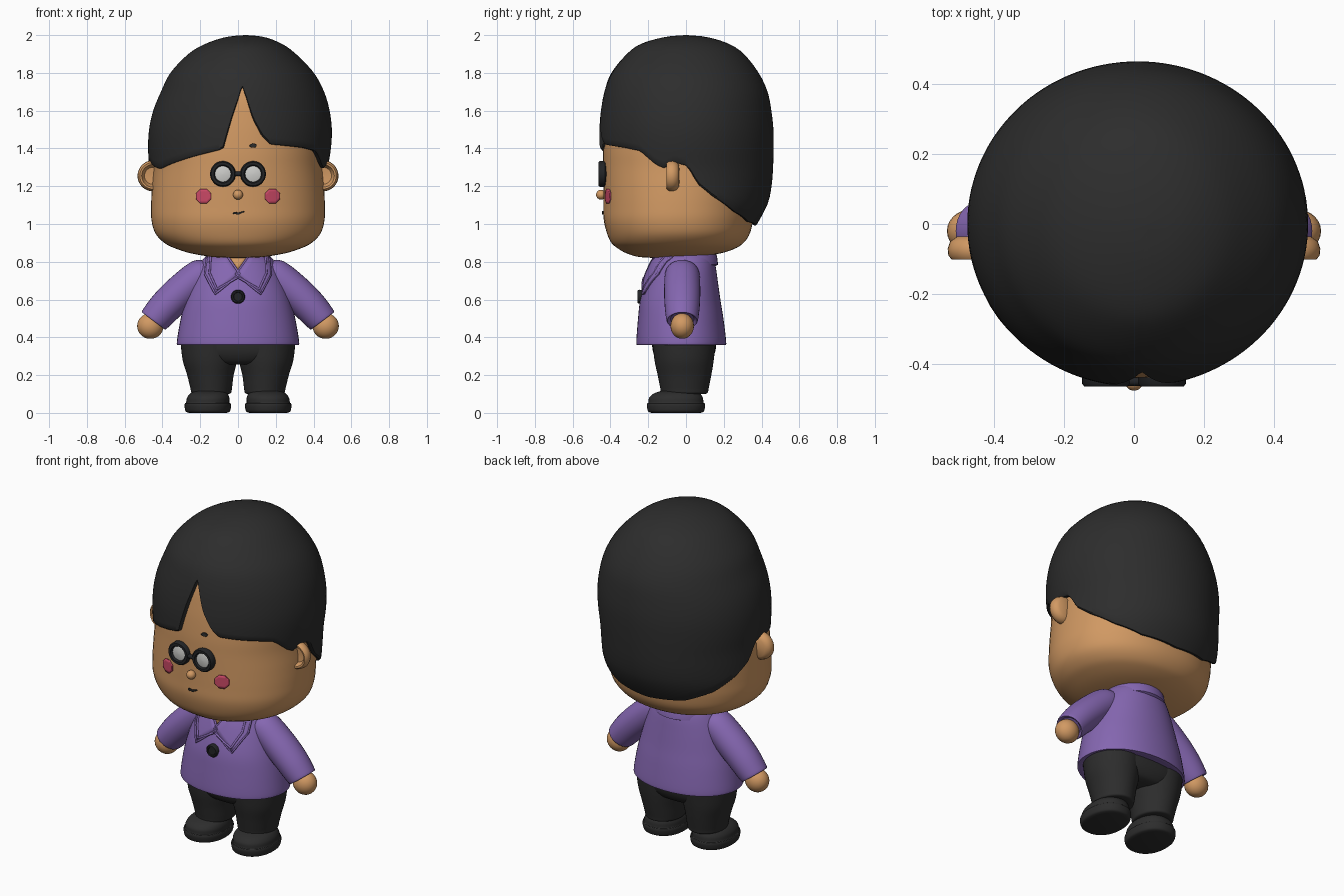
import bpy, bmesh, math
from math import sin, cos, radians, pi

if "Cube" in bpy.data.objects:
    bpy.data.objects.remove(bpy.data.objects["Cube"], do_unlink=True)


def material(name, r, g, b):
    m = bpy.data.materials.new(name)
    m.use_nodes = True
    m.diffuse_color = (r, g, b, 1)
    bsdf = m.node_tree.nodes["Principled BSDF"]
    bsdf.inputs["Base Color"].default_value = (r, g, b, 1)
    bsdf.inputs["Roughness"].default_value = 0.6
    return m


SKIN = material("warm skin", 0.64, 0.32, 0.125)
BLACK = material("soft black", 0.026, 0.026, 0.026)
FRAME = material("frame black", 0.016, 0.017, 0.019)
PURPLE = material("purple cloth", 0.235, 0.135, 0.44)
PINK = material("cheek pink", 0.58, 0.065, 0.13)
LENS = material("lens grey", 0.62, 0.62, 0.60)
made = []


def finish(name, bm, mat):
    bmesh.ops.recalc_face_normals(bm, faces=bm.faces[:])
    me = bpy.data.meshes.new(name)
    bm.to_mesh(me)
    bm.free()
    ob = bpy.data.objects.new(name, me)
    bpy.context.collection.objects.link(ob)
    me.materials.append(mat)
    made.append(ob)
    return ob


def grid(name, rows, mat, wrap=True, caps=(True, True)):
    """Skin a list of equal rows of points."""
    bm = bmesh.new()
    vs = [[bm.verts.new(p) for p in row] for row in rows]
    n = len(rows[0])
    for a, b in zip(vs, vs[1:]):
        for i in range(n if wrap else n - 1):
            j = (i + 1) % n
            bm.faces.new((a[i], a[j], b[j], b[i]))
    for use, row in zip(caps, (vs[0], vs[-1])):
        if use:
            bm.faces.new(row)
    return finish(name, bm, mat)


def smooth(table, k=5):
    """Spline through the table rows."""
    out = []
    for i in range(len(table) - 1):
        q = [table[max(0, min(len(table) - 1, i + d))] for d in (-1, 0, 1, 2)]
        for s in range(k):
            t = s / k
            out.append([b + 0.5 * t * (c - a + t * (2*a - 5*b + 4*c - d + t * (3*(b - c) + d - a)))
                        for a, b, c, d in zip(*q)])
    return out + [list(table[-1])]


def at_index(dense, s):
    i = min(int(s), len(dense) - 2)
    return [a + (b - a) * (s - i) for a, b in zip(dense[i], dense[i + 1])]


def index_of(dense, z):
    for i in range(len(dense) - 1):
        a, b = dense[i][0], dense[i + 1][0]
        if min(a, b) <= z <= max(a, b) and a != b:
            return i + (z - a) / (b - a)
    return len(dense) - 1


def power(v, p):
    return math.copysign(abs(v) ** (2 / p), v)


def loft(name, dense, mat, p=2.0, side=1, n=48):
    """Rows of (z, centre x, centre y, half width, half depth)."""
    rows = [[(side * (cx + rx * power(cos(2*pi*i/n), p)), cy + ry * power(sin(2*pi*i/n), p), z)
             for i in range(n)] for z, cx, cy, rx, ry in dense]
    return grid(name, rows, mat)


def lathe(name, profile, centre, mat, n=32):
    """Turn (radius, y) pairs about the front-back axis."""
    x, y, z = centre
    rows = [[(x + r * cos(2*pi*i/n), y + d, z + r * sin(2*pi*i/n)) for i in range(n)]
            for r, d in profile]
    return grid(name, rows, mat)


def front_y(dense, p, x, z):
    _, cx, cy, rx, ry = at_index(dense, index_of(dense, z))
    u = min(abs(x - cx) / rx, 0.97)
    return cy - ry * (1 - u ** p) ** (1 / p)


def patch(name, outline, surf, off, thick, mat):
    """Thin plate laid on the front of a lofted surface."""
    bm = bmesh.new()
    bm.faces.new([bm.verts.new((x, 0, z)) for x, z in outline])
    bmesh.ops.triangulate(bm, faces=bm.faces[:])
    bmesh.ops.subdivide_edges(bm, edges=bm.edges[:], cuts=4, use_grid_fill=True)
    for v in bm.verts:
        v.co.y = front_y(*surf, v.co.x, v.co.z) - off
    ob = finish(name, bm, mat)
    mod = ob.modifiers.new("thickness", "SOLIDIFY")
    mod.thickness, mod.offset = thick, 0


def oval(x, z, rx, rz, n):
    return [(x + rx * cos(2*pi*(i + .5)/n), z + rz * sin(2*pi*(i + .5)/n)) for i in range(n)]


def piping(name, pts, surf, off, mat):
    cu = bpy.data.curves.new(name, "CURVE")
    cu.dimensions, cu.bevel_depth, cu.bevel_resolution = "3D", 0.006, 2
    path = [(a[0] + (b[0]-a[0])*t/6, a[1] + (b[1]-a[1])*t/6) for a, b in zip(pts, pts[1:]) for t in range(7)]
    sp = cu.splines.new("POLY")
    sp.points.add(len(path) - 1)
    for q, (x, z) in zip(sp.points, path):
        q.co = (x, front_y(*surf, x, z) - off, z, 1)
    cu.materials.append(mat)
    bpy.context.collection.objects.link(bpy.data.objects.new(name, cu))


# Head
head = smooth([(.82, 0, -.10, .05, .06), (.826, 0, -.09, .14, .16), (.845, 0, -.065, .25, .25),
               (.87, 0, -.05, .33, .31), (.90, 0, -.045, .39, .35), (.95, 0, -.04, .437, .378),
               (1.02, 0, -.04, .458, .395), (1.1, 0, -.035, .46, .402), (1.2, 0, -.025, .455, .413),
               (1.3, 0, -.015, .447, .424), (1.4, 0, -.01, .445, .428), (1.55, 0, 0, .435, .425),
               (1.7, 0, 0, .39, .395), (1.82, 0, 0, .29, .31), (1.9, 0, 0, .1, .1)])
FACE = (head, 2.15)
loft("head", head, SKIN, 2.15, n=64)

# Hair cap: columns run from the crown to an edge height that depends on direction
hair = smooth([(2.0, .04, 0, .004, .004), (1.99, .038, 0, .1, .11), (1.955, .03, -.005, .2, .23),
               (1.9, .022, -.003, .285, .31), (1.8, .022, -.005, .38, .39), (1.7, .024, 0, .432, .432),
               (1.6, .018, 0, .467, .452), (1.5, .013, 0, .484, .463), (1.4, .008, 0, .484, .464),
               (1.3, .003, 0, .474, .461), (1.2, 0, 0, .472, .453), (1.1, 0, 0, .468, .43),
               (.98, 0, 0, .44, .365)])
edge = [(-180, 1.0), (-150, 1.02), (-128, 1.08), (-109, 1.16), (-98, 1.22), (-91, 1.31), (-82, 1.335),
        (-72, 1.31), (-62, 1.3), (-31, 1.365), (-13, 1.4), (-10.5, 1.41), (-6, 1.57), (-0.5, 1.74), (3, 1.67),
        (8, 1.56), (14, 1.475), (20, 1.43), (45, 1.412), (58, 1.395), (70, 1.32), (75, 1.305),
        (82, 1.335), (91, 1.315), (98, 1.22), (109, 1.155), (128, 1.075), (150, 1.02), (180, 1.0)]


def edge_z(a):
    for (a0, z0), (a1, z1) in zip(edge, edge[1:]):
        if a0 <= a <= a1:
            return z0 + (z1 - z0) * (a - a0) / (a1 - a0)


angles = sorted({a / 2 for a in range(-48, 49, 3)} | set(range(-180, -24, 3)) | set(range(27, 180, 3)))
columns = []
for a in angles:
    s_end = index_of(hair, edge_z(a))
    steps = [(s_end * k / 30, 1, 0) for k in range(31)]
    steps += [(s_end, .985, -.008), (s_end, .96, -.008), (s_end, .87, .01)]
    col = []
    for s, f, dz in steps:
        z, cx, cy, rx, ry = at_index(hair, s)
        col.append((cx + f * rx * sin(radians(a)), cy - f * ry * cos(radians(a)), z + dz))
    columns.append(col)
grid("hair", list(zip(*columns)), BLACK, caps=(True, False))

# Ears, glasses, cheeks
for side, word in ((1, "left"), (-1, "right")):
    lathe(word + "_ear", [(.001, .035), (.055, .034), (.075, .02), (.082, 0), (.08, -.02), (.07, -.032),
                          (.06, -.03), (.054, -.015), (.045, 0), (.001, .004)],
          (side * .45, -.07, 1.255), SKIN)
    lathe(word + "_glasses_rim", [(.042, .03), (.06, .03), (.068, .022), (.068, -.006), (.062, -.014),
                                  (.048, -.014), (.042, -.006), (.042, .03)],
          (side * .08, -.45, 1.265), FRAME)
    lathe(word + "_lens", [(.001, .02), (.044, .02), (.044, -.002), (.03, -.006), (.001, -.008)],
          (side * .08, -.45, 1.265), LENS)
    patch(word + "_cheek", oval(side * .182, 1.147, .042, .042, 8), FACE, .004, .008, PINK)
grid("glasses_bridge", [[(x, -.45 + .012 * cos(i*pi/6), 1.265 + .012 * sin(i*pi/6)) for i in range(12)]
                        for x in (-.03, .03)], FRAME)

# Nose, mouth and brow mark
lathe("nose", [(.026 * max(sin(pi*i/12), .02), .026 * cos(pi*i/12)) for i in range(13)],
      (0, -.45, 1.155), SKIN, 24)
patch("mouth", [(-.026, 1.054), (.005, 1.05), (.034, 1.064), (.03, 1.07), (.005, 1.061), (-.024, 1.064)],
      FACE, .004, .008, BLACK)
patch("brow_mark", oval(.08, 1.415, .019, .011, 10), FACE, .004, .008, BLACK)

# Jacket
jacket = smooth([(.365, 0, -.025, .29, .2), (.362, 0, -.025, .315, .23), (.375, 0, -.025, .324, .238),
                 (.5, 0, -.028, .303, .226), (.6, 0, -.03, .277, .212), (.7, 0, -.022, .242, .19),
                 (.78, 0, -.012, .205, .168), (.825, 0, -.008, .175, .15), (.85, 0, 0, .13, .12)])
CLOTH = (jacket, 2.1)
loft("jacket_body", jacket, PURPLE, 2.1)
patch("neck_opening", [(-.065, .835), (0, .755), (.065, .835)], CLOTH, .006, .008, SKIN)
for side, word in ((1, "left"), (-1, "right")):
    flap = [(side * x, z) for x, z in ((.06, .835), (-.01, .735), (.12, .63), (.175, .735), (.165, .825))]
    seam = [(side * x, z) for x, z in ((.005, .715), (.112, .655), (.15, .74), (.145, .825))]
    patch(word + "_collar_flap", flap, CLOTH, .008 + .002 * side, .016, PURPLE)
    piping(word + "_collar_edge", flap, CLOTH, .014, PURPLE)
    piping(word + "_collar_seam", seam, CLOTH, .017, PURPLE)
grid("collar_band", [[(r * sin(radians(a)), -.008 - r * cos(radians(a)), z) for a in range(50, 311, 10)]
                     for r, z in ((.15, .77), (.178, .785), (.172, .83), (.155, .862), (.14, .862), (.125, .82))],
     PURPLE, wrap=False, caps=(False, False))
lathe("button", [(.001, .03), (.036, .03), (.037, -.004), (.032, -.011), (.025, -.011),
                 (.022, -.006), (.001, -.006)], (0, -.246, .615), FRAME)

# Sleeves and hands
arm = smooth([(.12, .755, .06), (.18, .74, .086), (.28, .66, .092), (.37, .575, .09),
              (.43, .508, .083), (.448, .487, .076), (.44, .497, .06)])
for side, word in ((1, "left"), (-1, "right")):
    rows = []
    for x, z, r in arm:
        t = radians(-40 - 13 * min(1, max(0, (x - .15) / .25)))
        rows.append([(side * (x - r * cos(i*pi/16) * sin(t)), -.02 + 1.04 * r * sin(i*pi/16),
                      z + r * cos(i*pi/16) * cos(t)) for i in range(32)])
    grid(word + "_sleeve", rows, PURPLE)
    hand = [(.46 + .068 * cos(pi*i/14), 0, -.02, 0, .068 * sin(pi*i/14)) for i in range(1, 14)]
    loft(word + "_hand", [(z, .464, y, .07 * r / .068, .062 * r / .068) for z, _, y, _, r in hand],
         SKIN, side=side, n=28)

# Trousers and shoes
loft("trouser_hips", smooth([(.255, 0, -.01, .12, .1), (.27, 0, -.01, .2, .135), (.31, 0, -.01, .285, .16),
                             (.36, 0, -.01, .303, .17), (.42, 0, -.01, .29, .17)]), BLACK, 2.3)
leg = smooth([(.10, .142, -.008, .085, .1), (.105, .142, -.008, .104, .122), (.13, .142, -.008, .11, .128),
              (.2, .146, -.008, .123, .142), (.28, .149, -.01, .144, .157), (.38, .15, -.01, .155, .168)])
shoe = smooth([(0, .16, -.053, .1, .13), (.008, .16, -.053, .117, .147), (.035, .16, -.053, .123, .154),
               (.05, .16, -.053, .121, .152), (.054, .16, -.053, .115, .146), (.08, .158, -.053, .112, .142),
               (.103, .154, -.047, .098, .122), (.118, .15, -.035, .07, .09)])
for side, word in ((1, "left"), (-1, "right")):
    loft(word + "_trouser_leg", leg, BLACK, side=side)
    loft(word + "_shoe", shoe, BLACK, 2.2, side=side)

# Smooth shading with sharp creases kept
bpy.ops.object.select_all(action="DESELECT")
for ob in made:
    ob.select_set(True)
bpy.context.view_layer.objects.active = made[0]
bpy.ops.object.shade_smooth_by_angle(angle=radians(42))
